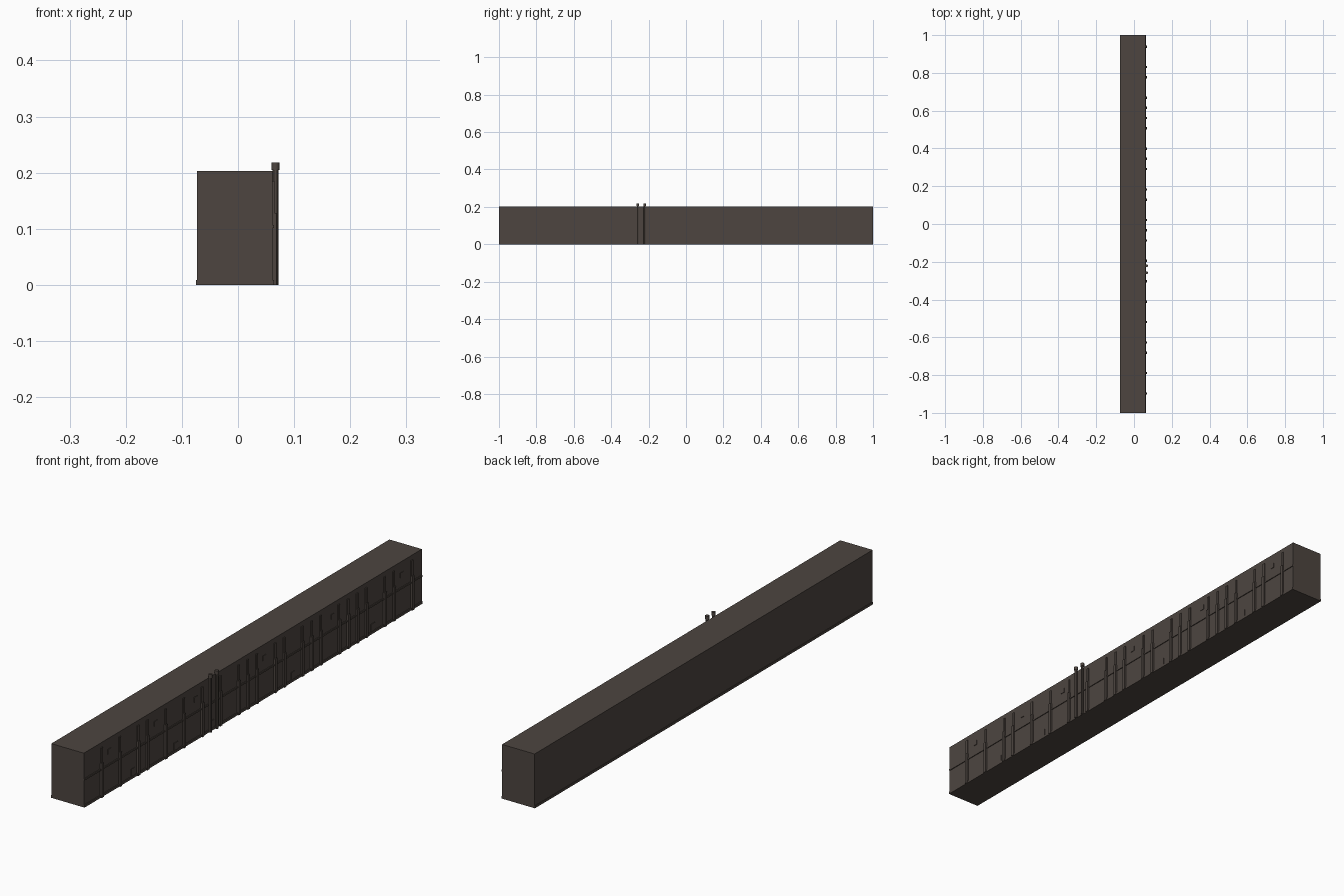
import bpy
import math

if "Cube" in bpy.data.objects:
    bpy.data.objects.remove(bpy.data.objects["Cube"])

# One dark stone colour throughout
stone = bpy.data.materials.new("dark brown stone")
stone.diffuse_color = (0.075, 0.060, 0.051, 1)
stone.use_nodes = True
stone.node_tree.nodes["Principled BSDF"].inputs["Base Color"].default_value = stone.diffuse_color


def box(name, x, y, z):
    """Box from (low, high) ranges on each axis."""
    lo, hi = zip(x, y, z)
    bpy.ops.mesh.primitive_cube_add(
        size=1, location=[(a + b) / 2 for a, b in zip(lo, hi)])
    ob = bpy.context.object
    ob.name = name
    ob.scale = [b - a for a, b in zip(lo, hi)]
    bpy.ops.object.transform_apply(location=False, rotation=False, scale=True)
    ob.data.materials.append(stone)
    return ob


def tube(name, x, y, z0, z1, r):
    bpy.ops.mesh.primitive_cylinder_add(
        vertices=12, radius=r, depth=z1 - z0, location=(x, y, (z0 + z1) / 2))
    ob = bpy.context.object
    ob.name = name
    ob.data.materials.append(stone)
    bpy.ops.object.shade_smooth_by_angle()
    return ob


WALL = 0.0615  # outer plane of the detailed side

# Main block, base strip and half-height rail
box("wall_block", (-0.073, WALL), (-1, 1), (0, 0.203))
box("base_strip_right", (WALL - 0.002, 0.0645), (-1, 1), (0, 0.009))
box("base_strip_left", (-0.0745, -0.072), (-1, 1), (0, 0.009))
box("middle_rail", (WALL - 0.002, 0.0645), (-1, 1), (0.101, 0.107))

# Stepped buttresses: deep lower part, shallow upper part
steps = [0, 2, 4, 5, 7, 9, 11, 13, 15, 16, 17, 19, 20, 22, 23, 24,
         26, 27, 28, 29, 31, 32, 34]
for s in steps:
    y = -0.897 + s * 0.054
    box("buttress_lower", (WALL - 0.002, 0.0685), (y - 0.006, y + 0.006), (0, 0.128))
    box("buttress_upper", (WALL - 0.002, 0.065), (y - 0.005, y + 0.005), (0.127, 0.185))

# Pair of capped chimney pipes
for y in (-0.258, -0.221):
    tube("chimney_pipe", 0.0667, y, 0, 0.207, 0.0052)
    tube("chimney_cap", 0.0667, y, 0.205, 0.218, 0.0072)

# Small doors at ground level
for y in (-0.71, -0.457, -0.24, 0.236, 0.708):
    box("door", (WALL - 0.002, 0.0635), (y - 0.011, y + 0.011), (0, 0.037))

# Small vents near the top
for y in (-0.85, -0.575, -0.34, 0.067, 0.472, 0.88):
    box("vent", (WALL - 0.002, 0.0635), (y - 0.009, y + 0.009), (0.145, 0.163))
